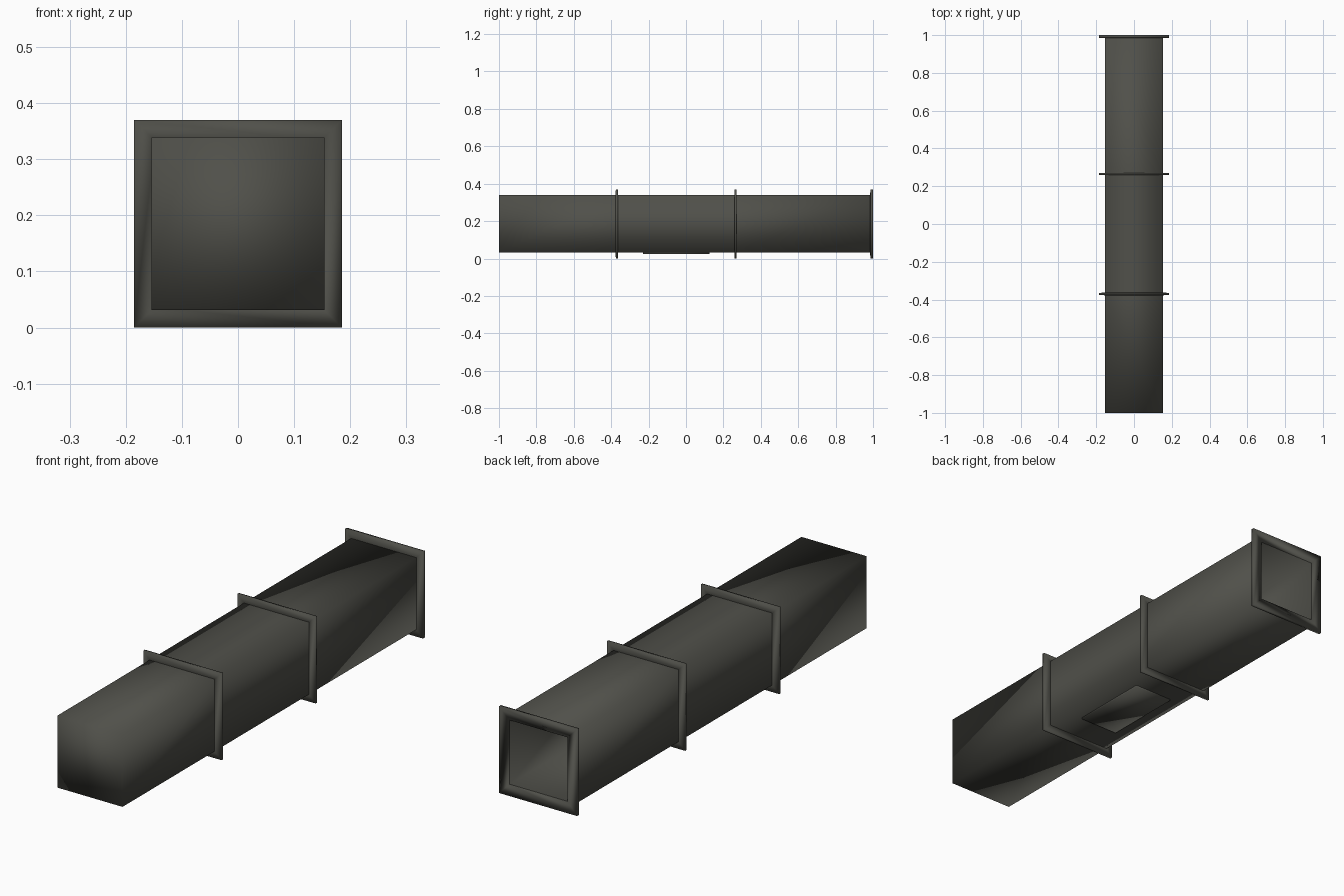
import bpy, bmesh

if "Cube" in bpy.data.objects:
    bpy.data.objects.remove(bpy.data.objects["Cube"])

CZ = 0.185  # height of the duct axis

metal = bpy.data.materials.new("dark_grey_metal")
metal.diffuse_color = (0.08, 0.08, 0.068, 1)
metal.use_nodes = True
metal.node_tree.nodes["Principled BSDF"].inputs["Base Color"].default_value = metal.diffuse_color


def finish(name, bm):
    bmesh.ops.recalc_face_normals(bm, faces=bm.faces)
    for f in bm.faces:
        f.smooth = True
    me = bpy.data.meshes.new(name)
    bm.to_mesh(me)
    bm.free()
    me.materials.append(metal)
    ob = bpy.data.objects.new(name, me)
    bpy.context.collection.objects.link(ob)
    return ob


def square_loft(name, profile, closed):
    """Square loops along y from (y, half width); closed ring or capped ends."""
    bm = bmesh.new()
    loops = []
    for y, h in profile:
        loops.append([bm.verts.new((sx * h, y, CZ + sz * h))
                      for sx, sz in ((-1, -1), (1, -1), (1, 1), (-1, 1))])
    pairs = list(zip(loops, loops[1:]))
    if closed:
        pairs.append((loops[-1], loops[0]))
    for a, b in pairs:
        for i in range(4):
            j = (i + 1) % 4
            bm.faces.new((a[i], a[j], b[j], b[i]))
    if not closed:
        bm.faces.new(loops[0])
        bm.faces.new(loops[-1])
    return finish(name, bm)


# Hollow square duct, closed at the front and open at the back
square_loft("duct", [(-1, 0.154), (-0.37, 0.154), (0.265, 0.154), (0.99, 0.154),
                     (0.994, 0.136), (0.265, 0.136), (-0.37, 0.136), (-0.98, 0.136)], False)


# Flanges: slightly wider at the root than at the rim
def flange(name, y, root, rim):
    square_loft(name, [(y - root, 0.148), (y - rim, 0.185),
                       (y + rim, 0.185), (y + root, 0.148)], True)


flange("front_flange", -0.37, 0.008, 0.005)
flange("middle_flange", 0.265, 0.005, 0.005)
square_loft("end_flange", [(0.984, 0.15), (0.986, 0.185), (1.0, 0.185), (0.995, 0.137)], True)

# Access plate under the duct
bm = bmesh.new()
bmesh.ops.create_cube(bm, size=1)
for v in bm.verts:
    v.co = (v.co.x * 0.184, v.co.y * 0.355 - 0.0525, v.co.z * 0.009 + 0.029)
finish("bottom_plate", bm)
